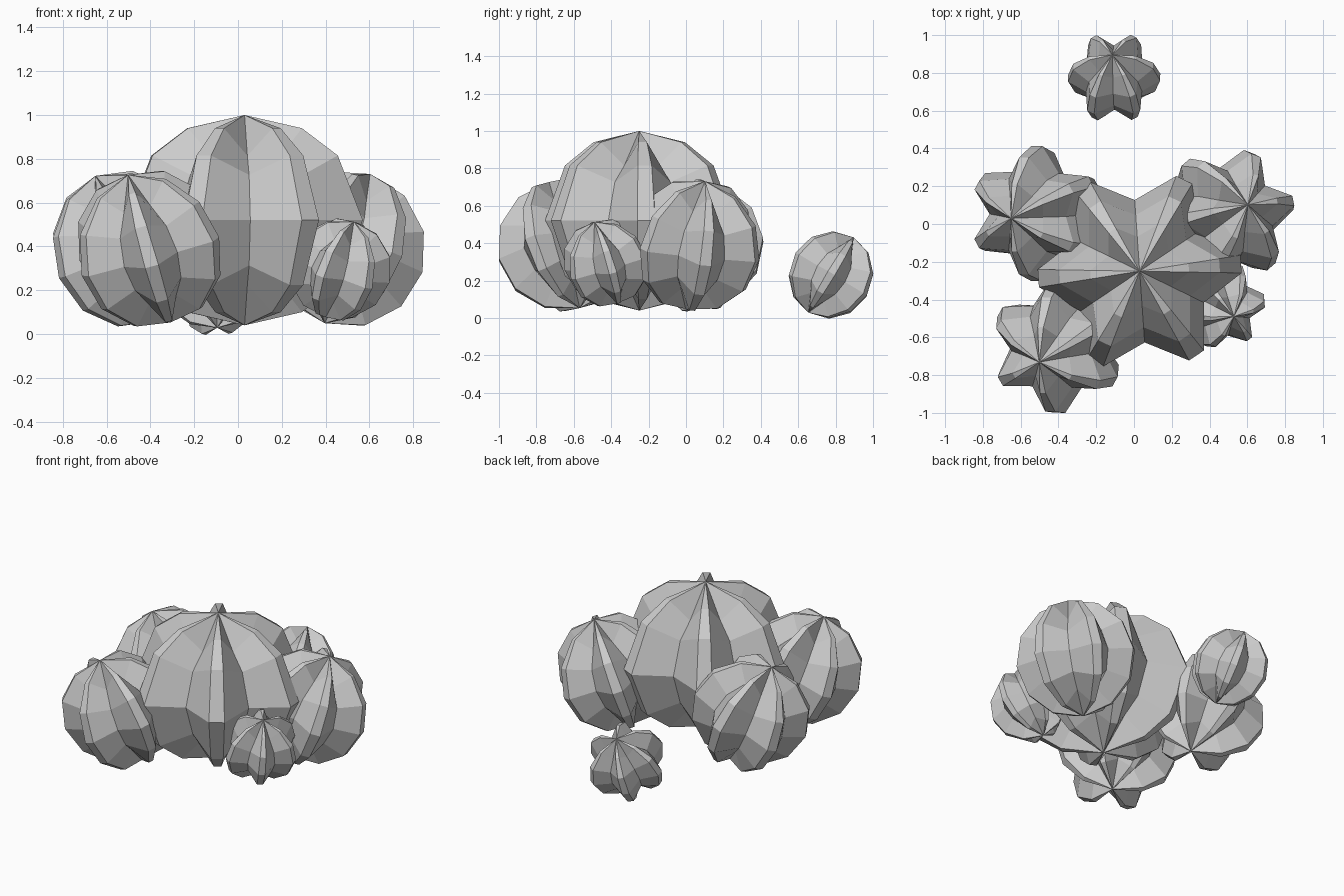
import bpy, bmesh
from math import sin, cos, radians
from mathutils import Vector

if "Cube" in bpy.data.objects:
    bpy.data.objects.remove(bpy.data.objects["Cube"])

LOBES = 6
TIP_HALF = 5      # half angle of the flat rib tip, degrees
VALLEY = 0.70     # valley distance from the centre relative to rib tip


def ribbed_ball(name, centre, axis, radius, height, phase, lats):
    """Six-ribbed ball: each rib has two tip points and one sunken valley point."""
    bm = bmesh.new()
    top = bm.verts.new((0, 0, height))
    bottom = bm.verts.new((0, 0, -height))
    rings = []
    for lat in lats:
        r, z = radius * sin(radians(lat)), height * cos(radians(lat))
        ring = []
        for i in range(LOBES):
            base = phase + i * 360 / LOBES
            for da, k in ((-TIP_HALF, 1), (TIP_HALF, 1), (180 / LOBES, VALLEY)):
                a = radians(base + da)
                ring.append(bm.verts.new((r * k * cos(a), r * k * sin(a), z * k)))
        rings.append(ring)
    n = LOBES * 3
    for i in range(n):
        j = (i + 1) % n
        bm.faces.new((top, rings[0][i], rings[0][j]))
        bm.faces.new((bottom, rings[-1][j], rings[-1][i]))
        for a, b in zip(rings, rings[1:]):
            bm.faces.new((a[i], b[i], b[j], a[j]))
    bmesh.ops.recalc_face_normals(bm, faces=bm.faces)
    mesh = bpy.data.meshes.new(name)
    bm.to_mesh(mesh)
    bm.free()
    obj = bpy.data.objects.new(name, mesh)
    obj.location = centre
    obj.rotation_mode = 'QUATERNION'
    obj.rotation_quaternion = Vector((0, 0, 1)).rotation_difference(Vector(axis))
    bpy.context.collection.objects.link(obj)


EVEN = (30, 60, 90, 120, 150)
WIDE = (29, 52, 90, 128, 151)

# large middle ball
ribbed_ball("main_ball", (0.03, -0.25, 0.52), (0, 0, 1), 0.54, 0.48, 4, WIDE)
# medium balls around it, leaning outward
ribbed_ball("front_left_ball", (-0.405, -0.65, 0.39), (-0.095, -0.08, 0.33), 0.36, 0.36, 30, EVEN)
ribbed_ball("back_left_ball", (-0.515, 0.055, 0.39), (-0.135, -0.025, 0.33), 0.36, 0.36, 29, EVEN)
ribbed_ball("right_ball", (0.50, 0.05, 0.39), (0.10, 0.05, 0.33), 0.36, 0.36, 10, EVEN)
# small balls
ribbed_ball("small_right_ball", (0.465, -0.43, 0.295), (0.065, -0.06, 0.22), 0.235, 0.235, 8, EVEN)
ribbed_ball("small_back_ball", (-0.105, 0.775, 0.23), (-0.01, 0.12, 0.2), 0.245, 0.235, 0, EVEN)
